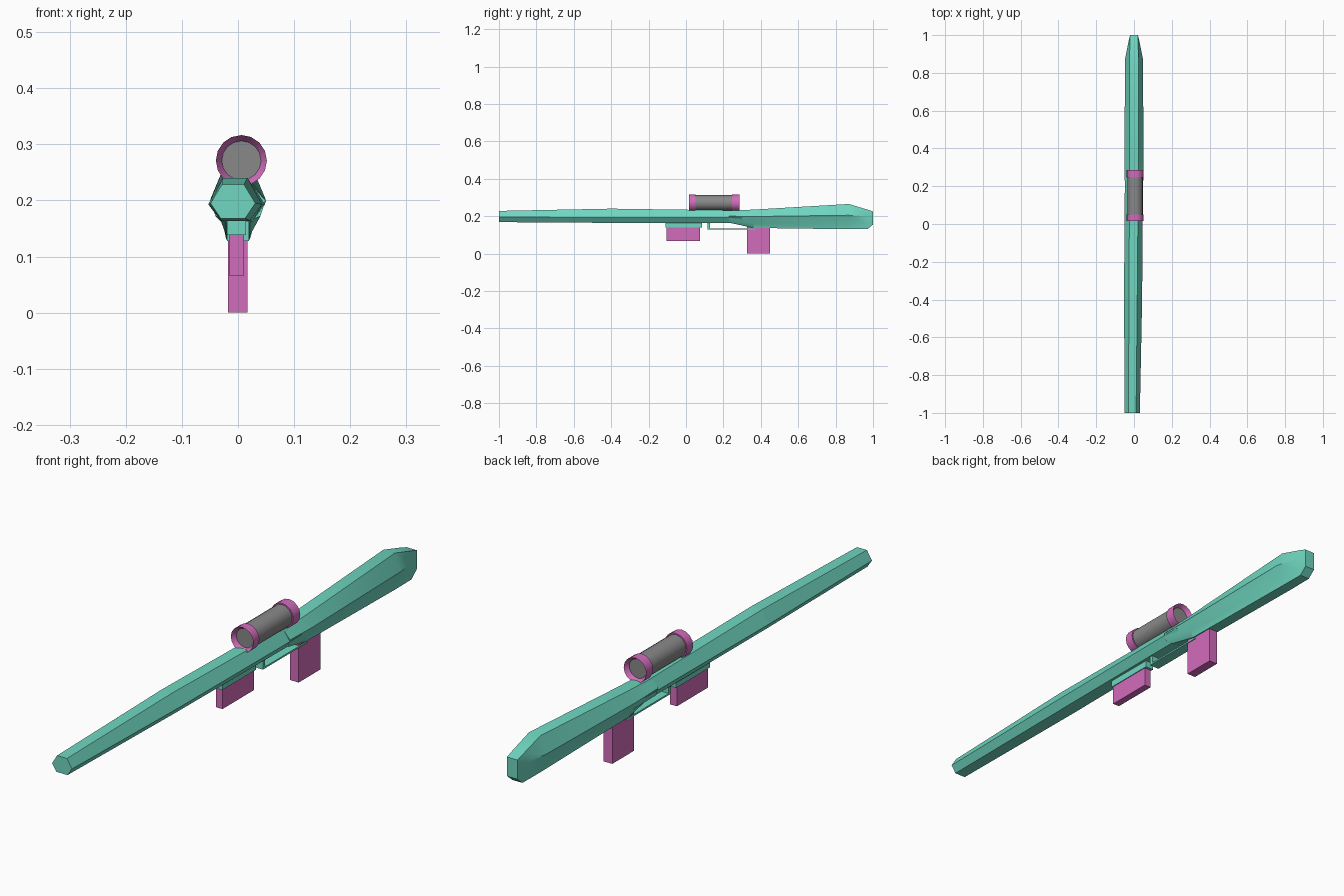
import bpy, bmesh, math

cube = bpy.data.objects.get("Cube")
if cube:
    bpy.data.objects.remove(cube, do_unlink=True)


def material(name, rgb):
    m = bpy.data.materials.new(name)
    m.use_nodes = True
    m.diffuse_color = (*rgb, 1)
    m.node_tree.nodes["Principled BSDF"].inputs["Base Color"].default_value = (*rgb, 1)
    return m


teal = material("teal", (0.16, 0.68, 0.53))
pink = material("pink", (0.64, 0.15, 0.50))
grey = material("grey", (0.25, 0.25, 0.25))


def finish(bm, name, mat, smooth=None):
    bmesh.ops.recalc_face_normals(bm, faces=bm.faces)
    mesh = bpy.data.meshes.new(name)
    bm.to_mesh(mesh)
    bm.free()
    mesh.materials.append(mat)
    obj = bpy.data.objects.new(name, mesh)
    bpy.context.collection.objects.link(obj)
    if smooth:
        bpy.ops.object.select_all(action="DESELECT")
        obj.select_set(True)
        bpy.context.view_layer.objects.active = obj
        bpy.ops.object.shade_smooth_by_angle(angle=math.radians(smooth))
    return obj


def skin(bm, rings, caps=True):
    """Bridge a list of point rings with quads."""
    rows = [[bm.verts.new(p) for p in ring] for ring in rings]
    n = len(rows[0])
    for a, b in zip(rows, rows[1:]):
        for i in range(n):
            j = (i + 1) % n
            bm.faces.new((a[i], a[j], b[j], b[i]))
    if caps:
        bm.faces.new(rows[0])
        bm.faces.new(rows[-1])


def section(y, cx, half):
    """Mirror (half width, height) points, listed top to bottom."""
    return ([(cx + w, y, z) for w, z in half]
            + [(cx - w, y, z) for w, z in reversed(half)])


def loft(name, sections, mat, smooth=None):
    bm = bmesh.new()
    skin(bm, [section(*s) for s in sections])
    return finish(bm, name, mat, smooth)


def box(name, x, y, z, mat):
    return loft(name, [(v, sum(x) / 2, [((x[1] - x[0]) / 2, z[1]),
                                        ((x[1] - x[0]) / 2, z[0])]) for v in y], mat)


def turned(name, profile, mat, cx=0.006, cz=0.271, sides=16):
    """Revolve (y, radius) points around the scope axis."""
    bm = bmesh.new()
    angles = [2 * math.pi * i / sides for i in range(sides)]
    skin(bm, [[(cx + r * math.cos(a), y, cz + r * math.sin(a)) for a in angles]
              for y, r in profile], caps=profile[0] != profile[-1])
    bmesh.ops.remove_doubles(bm, verts=bm.verts, dist=1e-5)
    return finish(bm, name, mat, 30)


# Six-sided barrel and receiver
loft("barrel", [
    (-1.0, -0.009, [(0.020, 0.228), (0.040, 0.195), (0.022, 0.168)]),
    (-0.4, -0.005, [(0.022, 0.240), (0.048, 0.193), (0.026, 0.164)]),
    (0.30, 0.0, [(0.023, 0.230), (0.048, 0.193), (0.026, 0.162)]),
], teal)

# Stock: swells to the rear, then chamfers in at the butt
loft("stock", [
    (0.23, 0, [(0.023, 0.229), (0.049, 0.200), (0.040, 0.172), (0.022, 0.165)]),
    (0.36, 0, [(0.023, 0.235), (0.050, 0.198), (0.030, 0.162), (0.021, 0.137)]),
    (0.87, 0, [(0.023, 0.265), (0.048, 0.205), (0.027, 0.160), (0.021, 0.130)]),
    (0.97, 0, [(0.022, 0.235), (0.028, 0.200), (0.022, 0.155), (0.020, 0.130)]),
    (1.00, 0, [(0.021, 0.225), (0.021, 0.200), (0.021, 0.170), (0.020, 0.155)]),
], teal, 25)

# Trigger guard
box("guard_front", (-0.02, 0.02), (0.115, 0.128), (0.128, 0.170), teal)
box("guard_bar", (-0.02, 0.02), (0.115, 0.37), (0.128, 0.134), teal)

# Magazine, its housing and the grip
box("magazine_housing", (-0.020, 0.014), (-0.11, 0.085), (0.138, 0.175), teal)
box("magazine", (-0.016, 0.011), (-0.105, 0.075), (0.066, 0.145), pink)
box("grip", (-0.018, 0.017), (0.325, 0.45), (0.0, 0.15), pink)

# Scope tube with a flared ring at each end
turned("scope_tube", [(0.032, 0.041), (0.268, 0.041)], grey)
for name, outer, inner, depth in (("scope_front_ring", 0.015, 0.050, 0.031),
                                  ("scope_rear_ring", 0.285, 0.245, 0.269)):
    turned(name, [(outer, 0.0455), (inner, 0.0455), (inner, 0.035),
                  (depth, 0.035), (outer, 0.0455)], pink)
